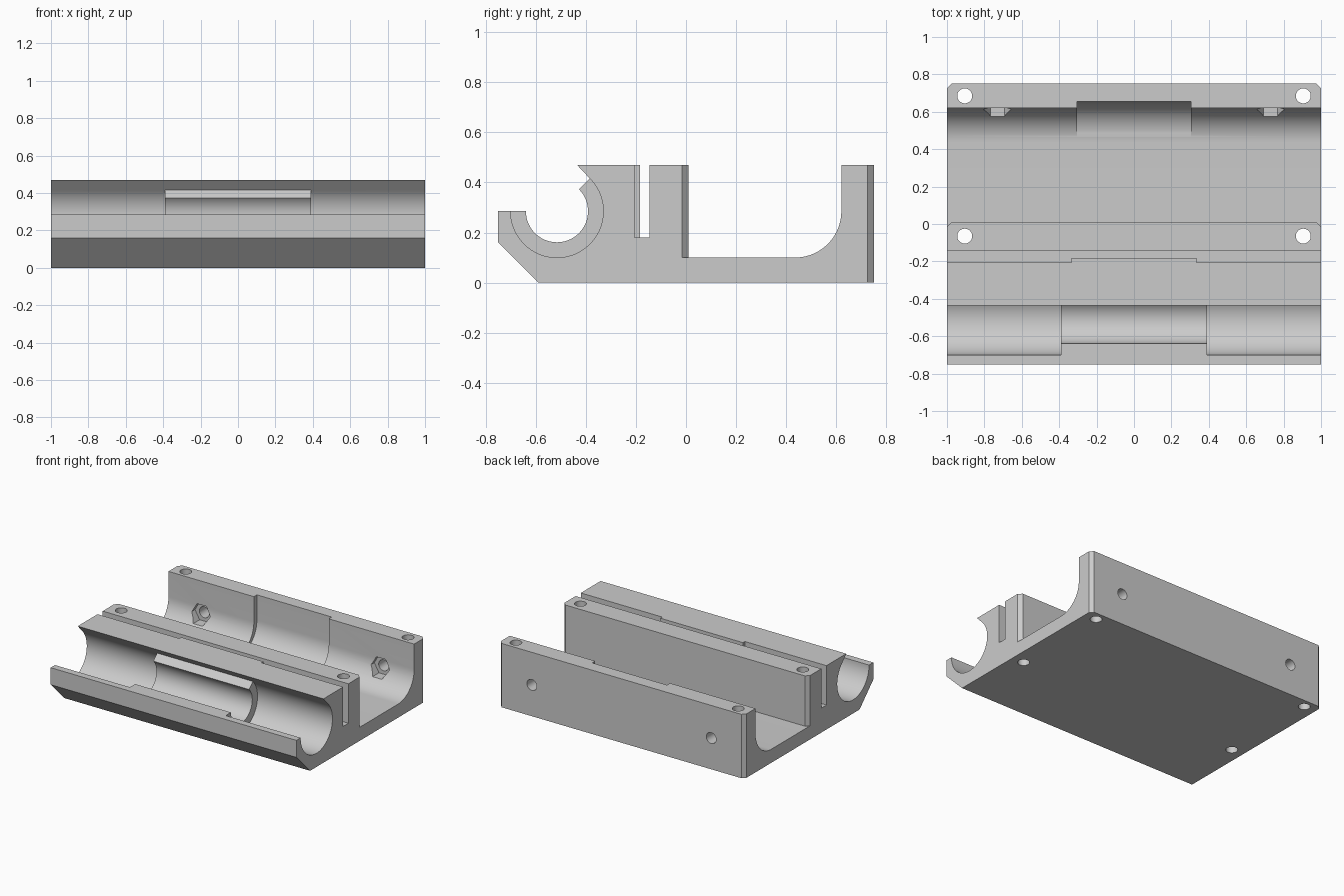
import bpy, bmesh
from math import sin, cos, radians
from mathutils import Vector

cube = bpy.data.objects.get("Cube")
if cube:
    bpy.data.objects.remove(cube, do_unlink=True)

grey = bpy.data.materials.new("plain grey")
grey.use_nodes = True
GREY = (0.6, 0.6, 0.6, 1)
grey.diffuse_color = GREY
grey.node_tree.nodes["Principled BSDF"].inputs["Base Color"].default_value = GREY

# Maps (profile u, profile v, distance along axis) to a point
AXES = {"x": lambda u, v, t: (t, u, v),
        "y": lambda u, v, t: (u, t, v),
        "z": lambda u, v, t: (u, v, t)}


def prism(name, points, axis, start, end):
    """Extrude a closed profile along an axis."""
    bm = bmesh.new()
    place = AXES[axis]
    face = bm.faces.new([bm.verts.new(place(u, v, start)) for u, v in points])
    new = bmesh.ops.extrude_face_region(bm, geom=[face])["geom"]
    shift = Vector(place(0, 0, end - start))
    bmesh.ops.translate(bm, vec=shift, verts=[g for g in new if isinstance(g, bmesh.types.BMVert)])
    bmesh.ops.recalc_face_normals(bm, faces=bm.faces)
    mesh = bpy.data.meshes.new(name)
    bm.to_mesh(mesh)
    bm.free()
    mesh.materials.append(grey)
    obj = bpy.data.objects.new(name, mesh)
    bpy.context.collection.objects.link(obj)
    return obj


def arc(cu, cv, r, a0, a1, n):
    angles = [radians(a0 + (a1 - a0) * i / n) for i in range(n + 1)]
    return [(cu + r * cos(a), cv + r * sin(a)) for a in angles]


def ring(cu, cv, r, n):
    return arc(cu, cv, r, 0, 360, n)[:-1]


def box(u0, u1, v0, v1):
    return [(u0, v0), (u1, v0), (u1, v1), (u0, v1)]


TOP, FLOOR, AXIS_Z = 0.47, 0.10, 0.285
GROOVE_Y, WIDE, NARROW = -0.515, 0.185, 0.124
POCKET_Y = 0.435

# Main body: cradle, slot, wall, pocket and back wall in one profile
profile = [(-0.59, 0), (-0.75, 0.16), (-0.75, AXIS_Z)]
profile += arc(GROOVE_Y, AXIS_Z, NARROW, 180, 405, 40)
profile += arc(GROOVE_Y, AXIS_Z, WIDE, 45, 45, 1)[:1]
profile += [(-0.435, TOP), (-0.183, TOP), (-0.183, 0.18), (-0.145, 0.18),
            (-0.145, TOP), (0.01, TOP), (0.01, FLOOR)]
profile += arc(POCKET_Y, AXIS_Z, WIDE, -90, 0, 20)
profile += [(0.62, TOP), (0.75, TOP), (0.75, 0)]
body = prism("holder_body", profile, "x", -1, 1)

cutters = []


def cut(*args):
    cutters.append(prism("cutter", *args))


# Shallow recess in the middle of the back wall
recess = [(0.44, 0.105)] + arc(POCKET_Y + 0.035, AXIS_Z, WIDE, -85, 0, 20)
cut(recess + [(0.655, 0.6), (0.5, 0.6)], "x", -0.305, 0.305)

for s in (-1, 1):
    # Wider groove and wider slot towards each end
    wide_groove = arc(GROOVE_Y, AXIS_Z, WIDE, 180, 405, 48)
    cut(wide_groove + [(-0.5, 0.46), (-0.7, 0.4)], "x", s * 0.39, s * 1.1)
    cut(box(-0.205, -0.16, 0.18, 0.6), "x", s * 0.335, s * 1.1)
    # Chamfered vertical corners
    for y, bottom in ((0.01, FLOOR + 0.001), (0.75, -0.1)):
        corner = [(s * 0.925, y + 0.05), (s * 1.05, y - 0.075), (s * 1.05, y + 0.05)]
        cut(corner, "z", bottom, 0.6)
    # Vertical screw holes
    for y in (-0.065, 0.685):
        cut(ring(s * 0.905, y, 0.04, 32), "z", -0.1, 0.6)
    # Nut pockets and cross holes in the back wall
    cut(ring(s * 0.73, 0.23, 0.075, 6), "y", 0.5, 0.65)
    cut(ring(s * 0.73, 0.23, 0.04, 32), "y", 0.55, 0.85)

bpy.ops.object.select_all(action="DESELECT")
bpy.context.view_layer.objects.active = body
body.select_set(True)
for cutter in cutters:
    mod = body.modifiers.new("cut", "BOOLEAN")
    mod.operation = "DIFFERENCE"
    mod.solver = "EXACT"
    mod.object = cutter
    bpy.ops.object.modifier_apply(modifier=mod.name)
    bpy.data.objects.remove(cutter, do_unlink=True)

bpy.ops.object.shade_smooth_by_angle(angle=radians(25))
